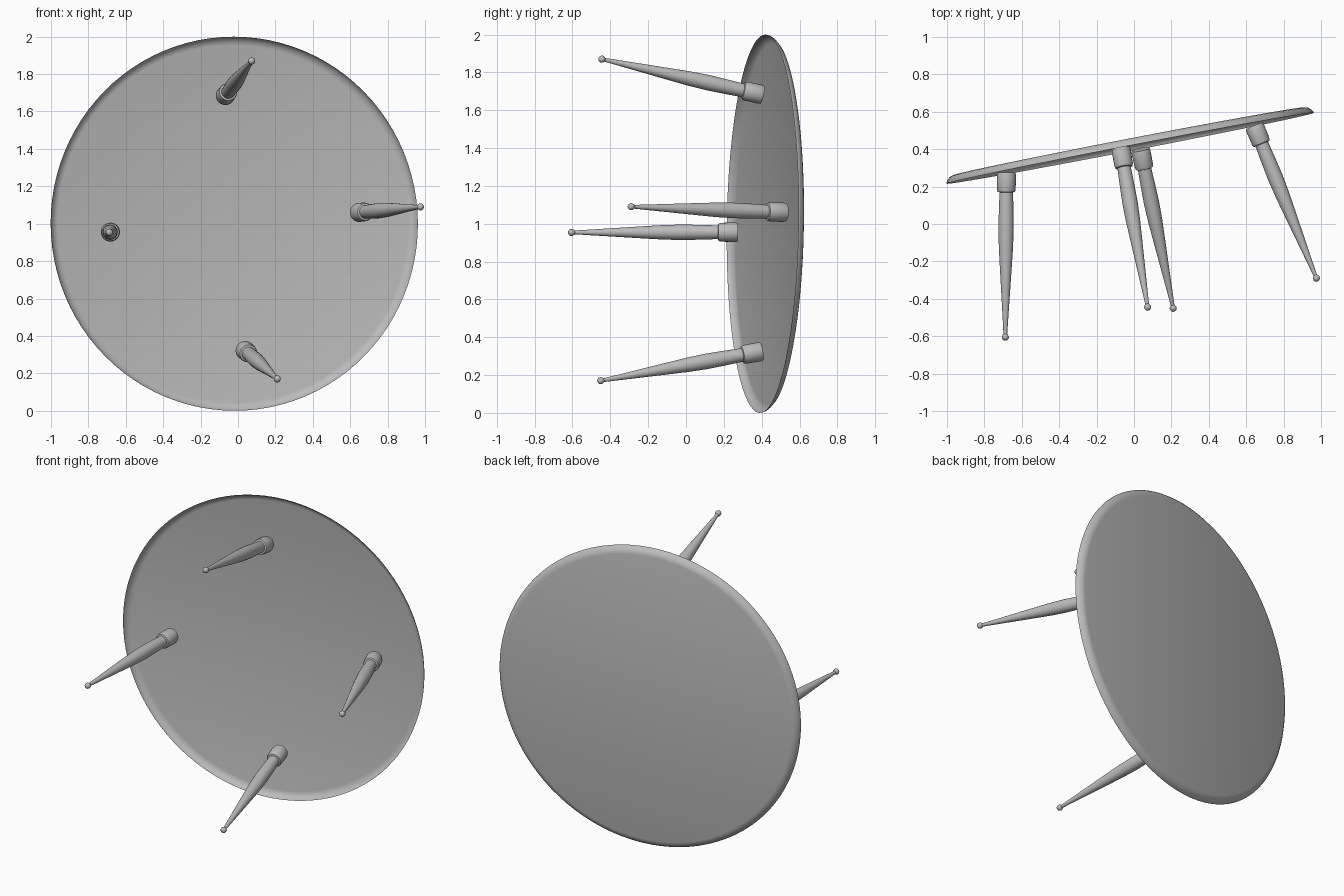
import bpy
import bmesh
import math
from mathutils import Vector

cube = bpy.data.objects.get("Cube")
if cube:
    bpy.data.objects.remove(cube, do_unlink=True)

grey = bpy.data.materials.new("plain grey")
grey.use_nodes = True
grey.diffuse_color = (0.5, 0.5, 0.5, 1)
grey.node_tree.nodes["Principled BSDF"].inputs["Base Color"].default_value = (0.5, 0.5, 0.5, 1)


def lathe(name, profile, origin, axis, sides):
    """Spin (radius, distance) points around the axis that starts at origin."""
    bm = bmesh.new()
    verts = [bm.verts.new((r, 0, d)) for r, d in profile]
    edges = [bm.edges.new(pair) for pair in zip(verts, verts[1:])]
    bmesh.ops.spin(bm, geom=verts + edges, cent=(0, 0, 0), axis=(0, 0, 1),
                   angle=math.tau, steps=sides, use_duplicate=False)
    bmesh.ops.remove_doubles(bm, verts=bm.verts, dist=0.0005)
    bmesh.ops.recalc_face_normals(bm, faces=bm.faces)
    mesh = bpy.data.meshes.new(name)
    bm.to_mesh(mesh)
    bm.free()
    obj = bpy.data.objects.new(name, mesh)
    bpy.context.collection.objects.link(obj)
    obj.location = origin
    obj.rotation_mode = 'QUATERNION'
    obj.rotation_quaternion = Vector(axis).to_track_quat('Z', 'Y')
    mesh.materials.append(grey)
    bpy.ops.object.select_all(action='DESELECT')
    obj.select_set(True)
    bpy.context.view_layer.objects.active = obj
    bpy.ops.object.shade_smooth_by_angle(angle=math.radians(35))
    return obj


# Thin round top, hollow on the leg side, with a rounded lip
top_profile = [(0, 0.038), (0.955, 0.038), (0.975, 0.033), (0.99, 0.02),
               (0.998, 0.008), (1, 0)]
lathe("table_top", top_profile, (-0.02, 0.405, 1), (-0.193, 1, -0.015), 96)

# Turned leg: collar, swelling spindle and a ball foot
LENGTH, BALL = 0.88, 0.019
leg_profile = [(0, 0), (0.048, 0), (0.051, 0.01), (0.05, 0.09), (0.046, 0.103),
               (0.036, 0.106), (0.039, 0.2), (0.041, 0.3), (0.038, 0.4),
               (0.031, 0.52), (0.023, 0.65), (0.015, 0.78), (0.01, 0.863)]
for i in range(2, 9):
    a = math.pi * i / 8
    leg_profile.append((BALL * math.sin(a), LENGTH - BALL * math.cos(a)))

legs = {
    "upper_leg": ((-0.07, 0.403, 1.682), (0.073, -0.445, 1.87)),
    "lower_leg": ((0.035, 0.398, 0.325), (0.21, -0.452, 0.17)),
    "left_leg": ((0.643, 0.525, 1.06), (0.974, -0.287, 1.09)),
    "right_leg": ((-0.682, 0.275, 0.955), (-0.688, -0.608, 0.954)),
}
for name, (base, foot) in legs.items():
    lathe(name, leg_profile, base, Vector(foot) - Vector(base), 24)
